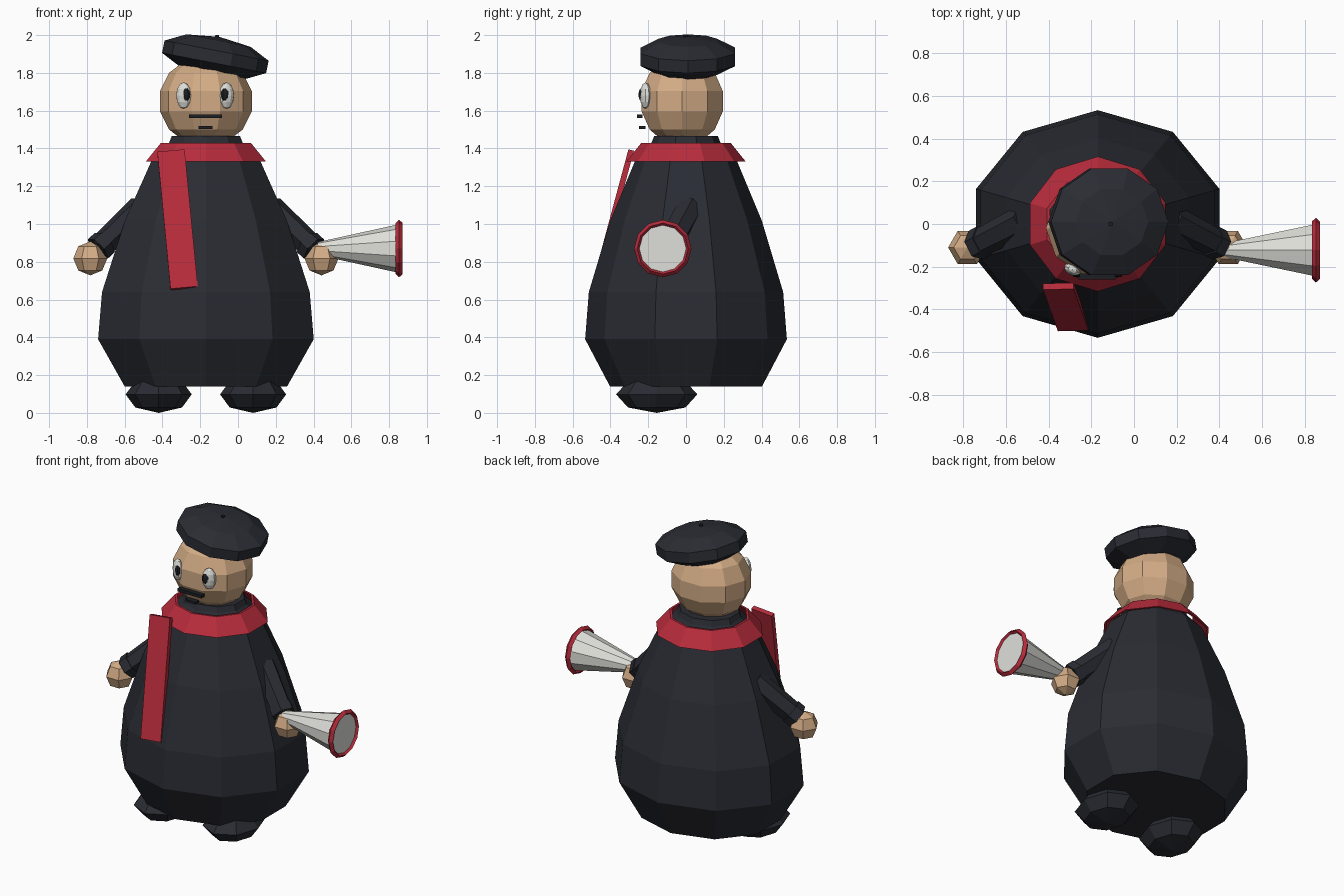
import bpy, bmesh, math
from mathutils import Vector, Matrix

if "Cube" in bpy.data.objects:
    bpy.data.objects.remove(bpy.data.objects["Cube"])


def mat(name, r, g, b):
    m = bpy.data.materials.new(name)
    m.diffuse_color = (r, g, b, 1)
    m.use_nodes = True
    m.node_tree.nodes["Principled BSDF"].inputs["Base Color"].default_value = m.diffuse_color
    return m


CLOTH = mat("charcoal cloth", 0.023, 0.025, 0.033)
DARK = mat("near black", 0.012, 0.013, 0.016)
SKIN = mat("tan skin", 0.65, 0.41, 0.235)
RED = mat("scarf red", 0.48, 0.025, 0.045)
WHITE = mat("off white", 0.74, 0.74, 0.70)

CX = -0.17  # body axis


def finish(name, bm, material, matrix=None):
    bmesh.ops.recalc_face_normals(bm, faces=bm.faces)
    if matrix:
        bm.transform(matrix)
    me = bpy.data.meshes.new(name)
    bm.to_mesh(me)
    bm.free()
    me.materials.append(material)
    ob = bpy.data.objects.new(name, me)
    bpy.context.collection.objects.link(ob)
    return ob


def lathe(name, profile, n, material, matrix=None, scale=(1, 1), phase=0.0,
          caps=True, closed=False):
    """Spin (radius, z) points around z; radius 0 becomes a pole."""
    bm = bmesh.new()
    rings = []
    for r, z in profile:
        if r < 1e-6:
            rings.append([bm.verts.new((0, 0, z))] * n)
        else:
            rings.append([bm.verts.new((r * scale[0] * math.cos(phase + math.tau * i / n),
                                        r * scale[1] * math.sin(phase + math.tau * i / n), z))
                          for i in range(n)])
    pairs = list(zip(rings, rings[1:]))
    if closed:
        pairs.append((rings[-1], rings[0]))
    for a, b in pairs:
        for i in range(n):
            j = (i + 1) % n
            bm.faces.new(list(dict.fromkeys((a[i], a[j], b[j], b[i]))))
    if caps and not closed:
        for ring in (rings[0], rings[-1]):
            if ring[0] is not ring[1]:
                bm.faces.new(ring)
    return finish(name, bm, material, matrix)


def ball(name, loc, size, n, rows, material, rot=None):
    prof = [(math.sin(math.pi * k / rows) if 0 < k < rows else 0,
             -size[2] * math.cos(math.pi * k / rows)) for k in range(rows + 1)]
    m = Matrix.Translation(loc) @ (rot or Matrix())
    return lathe(name, prof, n, material, m, size[:2])


def tube(name, p, q, r0, r1, n, material):
    p, q = Vector(p), Vector(q)
    m = Matrix.Translation(p) @ (q - p).to_track_quat('Z', 'Y').to_matrix().to_4x4()
    return lathe(name, [(r0, 0), (r1, (q - p).length)], n, material, m)


def box(name, loc, size, material, rot=None):
    bm = bmesh.new()
    bmesh.ops.create_cube(bm, size=1)
    m = Matrix.Translation(loc) @ (rot or Matrix()) @ Matrix.Diagonal((*size, 1))
    return finish(name, bm, material, m)


# Gown body, pear shaped with ten sides
lathe("body", [(0.452, 0.14), (0.6, 0.39), (0.578, 0.64), (0.45, 1.02),
               (0.30, 1.34), (0.205, 1.43), (0.19, 1.465)], 10, CLOTH,
      Matrix.Translation((CX, 0, 0)), (1, 0.89), math.pi / 2)

# Scarf: open collar and hanging tail
lathe("scarf_collar", [(0.335, 1.33), (0.25, 1.43), (0.235, 1.43), (0.32, 1.33)], 10, RED,
      Matrix.Translation((CX, 0, 0)), (1, 0.945), math.pi / 2, closed=True)
top, bottom = Vector((-0.355, -0.292, 1.385)), Vector((-0.285, -0.487, 0.66))
axis = (top - bottom).normalized()
side = Vector((1, 0, 0))
side = (side - axis * side.dot(axis)).normalized()
rot = Matrix((side, axis.cross(side), axis)).transposed().to_4x4()
box("scarf_tail", (top + bottom) / 2, (0.145, 0.03, (top - bottom).length), RED, rot)

# Head
ball("head", (CX, -0.02, 1.65), (0.25, 0.232, 0.24), 10, 7, SKIN)

# Eyes and pupils, turned slightly outward
for s, label in ((-1, "left"), (1, "right")):
    turn = Matrix.Rotation(s * math.radians(25), 4, 'Z')
    ball(label + "_eye", (CX - 0.004 + s * 0.114, -0.214, 1.68), (0.043, 0.028, 0.07),
         10, 6, WHITE, turn)
    ball(label + "_pupil", (CX - 0.002 + s * 0.104, -0.235, 1.685), (0.026, 0.014, 0.035),
         8, 6, DARK, turn)

# Moustache and mouth
box("moustache", (-0.172, -0.245, 1.57), (0.175, 0.03, 0.02), DARK)
box("mouth", (-0.172, -0.232, 1.51), (0.075, 0.034, 0.015), DARK)

# Beret tipped to one side, with a small stem
ball("beret", (-0.12, 0.01, 1.885), (0.295, 0.276, 0.108), 10, 5, CLOTH,
     Matrix.Rotation(math.radians(11), 4, 'Y'))
tube("beret_stem", (-0.112, 0, 1.94), (-0.11, 0, 2.0), 0.012, 0.012, 6, DARK)

# Arms, cuffs, hands and shoes
for s, label in ((-1, "left"), (1, "right")):
    X = lambda x: CX + s * x
    tube(label + "_arm", (X(0.34), 0.02, 1.085), (X(0.575), -0.10, 0.865),
         0.075, 0.066, 6, CLOTH)
    tube(label + "_cuff", (X(0.535), -0.08, 0.902), (X(0.572), -0.099, 0.868),
         0.075, 0.075, 6, CLOTH)
    ball(label + "_hand", (X(0.612), -0.11, 0.818), (0.09, 0.09, 0.09), 6, 4, SKIN)
    ball(label + "_shoe", (X(0.25), -0.155, 0.098), (0.175, 0.215, 0.098), 8, 4, CLOTH)

# Megaphone pointing to the side, with a red rim
to_x = Matrix.Translation((0, -0.123, 0.87)) @ Matrix.Rotation(math.pi / 2, 4, 'Y')
lathe("megaphone_cone", [(0.034, 0.42), (0.13, 0.858)], 10, WHITE, to_x)
lathe("megaphone_rim", [(0.12, 0.853), (0.135, 0.835), (0.152, 0.853), (0.135, 0.872)],
      12, RED, to_x, closed=True)
